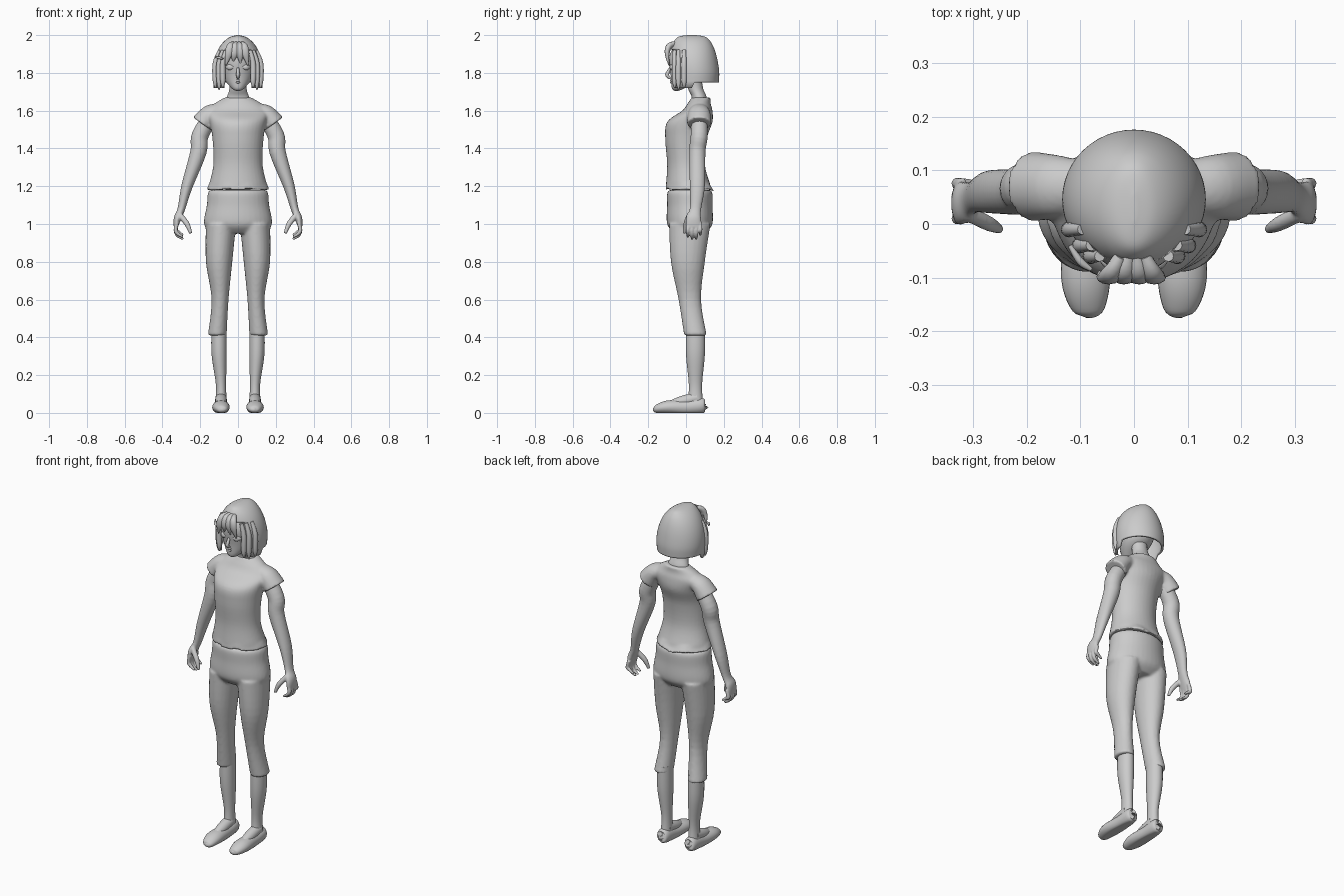
import bpy, bmesh, math
from mathutils import Vector

if "Cube" in bpy.data.objects:
    bpy.data.objects.remove(bpy.data.objects["Cube"])

shade = (0.6, 0.6, 0.6, 1)
clay = bpy.data.materials.new("clay_grey")
clay.use_nodes = True
clay.diffuse_color = shade
clay.node_tree.nodes["Principled BSDF"].inputs["Base Color"].default_value = shade

BACK, UP = Vector((0, 1, 0)), Vector((0, 0, 1))


def resample(stations, steps):
    """Pass a smooth spline through stations of x, y, z, width radius and depth radius."""
    rows = [Vector(s if len(s) == 5 else (*s, s[-1])) for s in stations]
    result = []
    for i in range(len(rows) - 1):
        before, start = rows[max(i - 1, 0)], rows[i]
        end, after = rows[i + 1], rows[min(i + 2, len(rows) - 1)]
        for k in range(steps):
            t = k / steps
            bend = (end - before) * t * (1 - t) ** 2 - (after - start) * t * t * (1 - t)
            blend = t * t * (3 - 2 * t)
            result.append(start.lerp(end, blend) + bend / 2)
    return result + [rows[-1]]


def loft(bm, stations, count=24, steps=5, side=1, level=False, across=BACK, caps=True):
    """Skin ellipses along a path; level ellipses stay horizontal."""
    rows = resample(stations, steps)
    points = [Vector(row[:3]) for row in rows]
    loops = []
    for i, row in enumerate(rows):
        ahead, behind = points[min(i + 1, len(points) - 1)], points[max(i - 1, 0)]
        along = UP if level else (ahead - behind).normalized()
        deep = (across - along * across.dot(along)).normalized()
        wide = deep.cross(along)
        loop = []
        for k in range(count):
            angle = math.tau * k / count
            p = points[i] + wide * math.cos(angle) * row[3] + deep * math.sin(angle) * row[4]
            loop.append(bm.verts.new((p.x * side, p.y, max(p.z, 0))))
        loops.append(loop)
    for low, high in zip(loops, loops[1:]):
        for k in range(count):
            after = (k + 1) % count
            bm.faces.new((low[k], low[after], high[after], high[k]))
    if caps:
        bm.faces.new(loops[0])
        bm.faces.new(loops[-1])


def finish(name, bm, voxel=0, thickness=0):
    """Turn the mesh into an object, optionally blending its lofts or thickening a shell."""
    bmesh.ops.recalc_face_normals(bm, faces=bm.faces[:])
    mesh = bpy.data.meshes.new(name)
    bm.to_mesh(mesh)
    bm.free()
    mesh.materials.append(clay)
    mesh.shade_smooth()
    mesh.set_sharp_from_angle(angle=math.radians(50))
    thing = bpy.data.objects.new(name, mesh)
    bpy.context.collection.objects.link(thing)
    if thickness:
        shell = thing.modifiers.new("thickness", 'SOLIDIFY')
        shell.thickness, shell.offset = thickness, -1
    if voxel:
        blend = thing.modifiers.new("blend", 'REMESH')
        blend.mode, blend.voxel_size, blend.use_smooth_shade = 'VOXEL', voxel, True
        soften = thing.modifiers.new("soften", 'SMOOTH')
        soften.factor, soften.iterations = 0.5, 4


def part(name, stations, **options):
    bm = bmesh.new()
    loft(bm, stations, **options)
    finish(name, bm)


def column(bm, *rows):
    """Stack level ellipses on the centre plane: height, y, width radius, depth radius."""
    loft(bm, [(0, y, z, wide, deep) for z, y, wide, deep in rows], count=36, level=True)


SIDES = ((1, "left"), (-1, "right"))

# Cropped trousers: pelvis and two legs blended together
bm = bmesh.new()
column(bm, (1.18, .02, .15, .11), (1.16, .02, .16, .12), (1.1, .02, .165, .12),
       (1, .02, .18, .12), (.95, .02, .14, .08))
for side, label in SIDES:
    loft(bm, [(.09, .02, 1, .08, .11), (.1, .01, .8, .07, .09),
              (.095, .02, .6, .045, .06), (.11, .05, .41, .05, .06)], side=side, level=True)
finish("trousers", bm, voxel=.008)

# Shirt: torso with a flared wavy hem and cap sleeves
bm = bmesh.new()
column(bm, (1.18, .02, .165, .13), (1.22, .01, .15, .115), (1.32, 0, .13, .1),
       (1.45, 0, .135, .11), (1.54, .02, .15, .12), (1.6, .06, .165, .08),
       (1.64, .07, .12, .06), (1.67, .08, .07, .05))
for v in bm.verts:
    if v.co.z < 1.21:
        v.co.z += .008 * math.cos(6 * math.atan2(v.co.y, v.co.x))
for side, label in SIDES:
    loft(bm, [(.1, .07, 1.6, .04, .05), (.15, .07, 1.58, .05, .06),
              (.19, .07, 1.53, .06, .065)], side=side)
finish("shirt", bm, voxel=.007)

# Neck
bm = bmesh.new()
column(bm, (1.6, .07, .09, .05), (1.67, .07, .06, .04), (1.72, .05, .045, .04), (1.8, .04, .045, .04))
finish("neck", bm)

for side, label in SIDES:
    # Arm and palm with curled fingers and a thumb
    bm = bmesh.new()
    loft(bm, [(.13, .07, 1.59, .04), (.2, .07, 1.47, .045), (.21, .06, 1.38, .043),
              (.27, .06, 1.2, .03, .04), (.3, .05, 1.08, .02, .03),
              (.32, .04, 1.03, .02, .04), (.33, .04, .98, .01, .04)], side=side)
    for finger, lift in enumerate((.01, 0, 0, .02)):
        y = .01 + finger * .022
        loft(bm, [(.32, y, 1.01, .01), (.33, y, .97, .011), (.32, y, .94 + lift, .01),
                  (.29, y, .92 + lift, .006)], side=side, count=12)
    loft(bm, [(.31, .02, 1.05, .015), (.27, 0, 1, .014), (.25, -.01, .95, .008)],
         side=side, count=12)
    finish(label + "_arm", bm, voxel=.004)

    # Lower leg, instep and slip-on shoe
    part(label + "_lower_leg", [(.1, .05, .45, .04, .05), (.1, .05, .31, .04, .05),
                                (.09, .05, .15, .027, .035), (.09, .05, .06, .03, .04)],
         side=side, level=True)
    part(label + "_instep", [(.09, .06, .08, .03), (.09, -.02, .06, .03), (.09, -.09, .04, .02)],
         side=side, across=UP)
    part(label + "_shoe", [(.09, .1, .04, .01), (.09, .09, .04, .035, .04), (.09, 0, .03, .04),
                           (.09, -.1, .03, .046, .035), (.085, -.16, .02, .03, .02),
                           (.085, -.175, .02, .005)], side=side, across=UP)

# Head with nose, lips and closed eyes
bm = bmesh.new()
column(bm, (1.705, -.05, .01, .01), (1.72, -.04, .035, .035), (1.78, .01, .08, .09),
       (1.88, .02, .1, .11), (1.95, .03, .07, .08), (1.98, .03, .01, .01))
loft(bm, [(0, -.08, 1.83, .006), (0, -.1, 1.79, .01), (0, -.08, 1.77, .006)], count=12)
for z, half in ((1.76, .02), (1.75, .015)):
    loft(bm, [(-half, -.065, z, .002), (0, -.078, z, .006), (half, -.065, z, .002)],
         count=12, across=UP)
for side, label in SIDES:
    loft(bm, [(.02, -.08, 1.83, .004), (.045, -.076, 1.83, .01, .016), (.065, -.06, 1.83, .004)],
         side=side, count=12, across=UP)
finish("head", bm)

# Bobbed hair: a dome on a straight skirt, open at the face and longer at the front
bm = bmesh.new()
rows = [(0, .046, 1.75, .13, .128)]
for step in range(7):
    lean = step / 6 * math.radians(88)
    rows.append((0, .046 - .016 * math.sin(lean), 1.8 + .2 * math.sin(lean),
                 .134 * math.cos(lean), .13 * math.cos(lean) ** .5))
loft(bm, rows, count=48, level=True, caps=False)
for v in bm.verts:
    if v.co.z < 1.755 and v.co.y < .03:
        v.co.z -= .03
opening = []
for face in bm.faces:
    middle = face.calc_center_median()
    if middle.z < 1.92 and abs(math.atan2(middle.x, .046 - middle.y)) < .65:
        opening.append(face)
bmesh.ops.delete(bm, geom=opening, context='FACES')
crown = [e for e in bm.edges if e.is_boundary and e.verts[0].co.z > 1.98]
bmesh.ops.holes_fill(bm, edges=crown)
finish("hair", bm, thickness=.012)

# Fringe and side locks
bm = bmesh.new()
for x, tip in ((-.05, 1.84), (-.02, 1.86), (.01, 1.85), (.04, 1.84)):
    loft(bm, [(x * .5, -.06, 1.955, .012), (x * .8, -.09, 1.94, .02, .016),
              (x, -.1, 1.9, .02, .012), (x * 1.3, -.09, tip, .003)], count=12)
for side, label in SIDES:
    for x, y, tip in ((.08, -.06, 1.72), (.1, -.04, 1.71), (.12, -.01, 1.72)):
        loft(bm, [(x * .8, y, 1.92, .01), (x, y, 1.85, .014), (x, y, 1.76, .014),
                  (x, y, tip, .003)], side=side, count=12)
finish("hair_locks", bm)

# Hair clip on one side
part("hair_clip", [(-.12, -.04, 1.885, .004), (-.1, -.07, 1.88, .007), (-.08, -.085, 1.875, .004)],
     count=12, across=UP)
